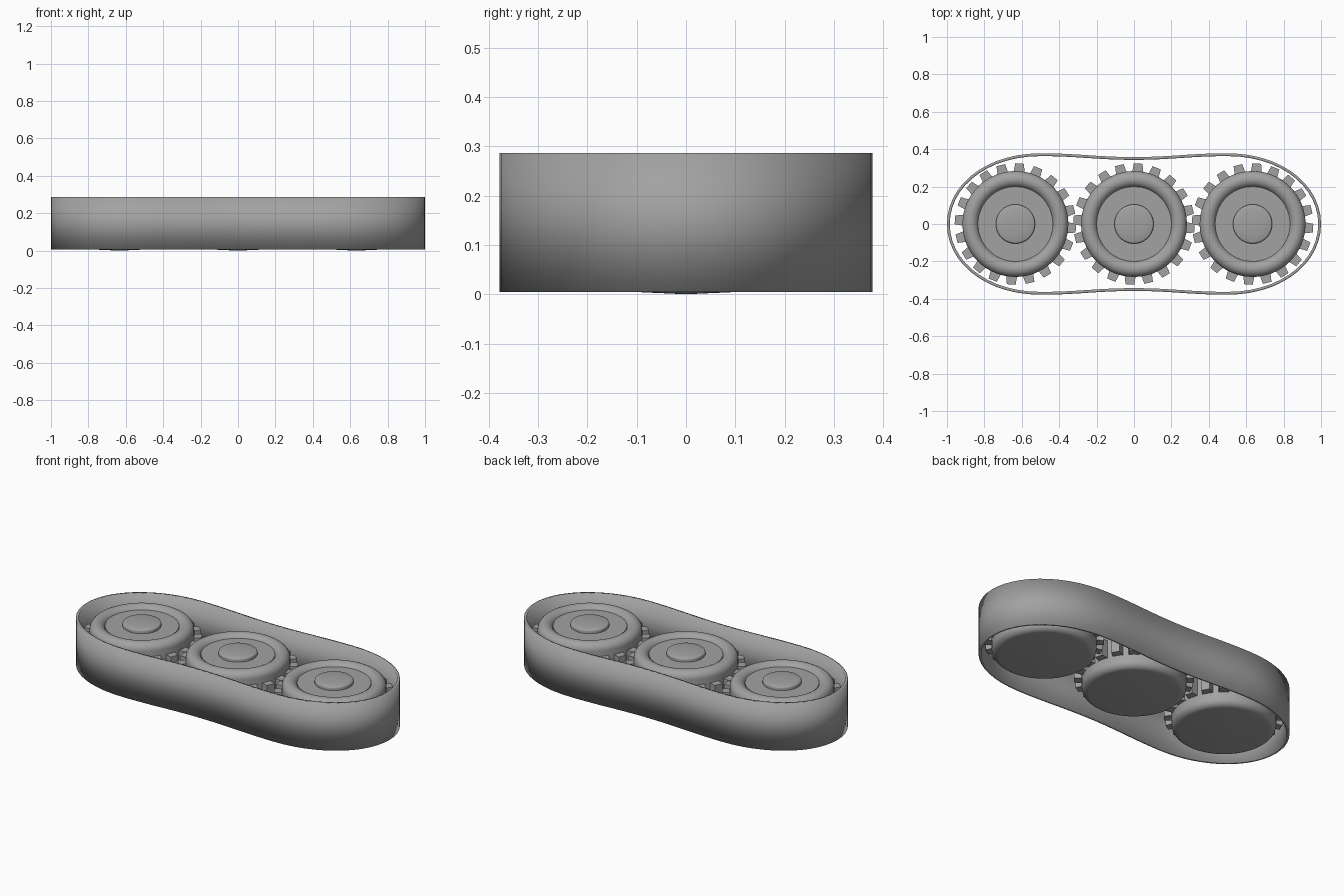
import bpy
import bmesh
from math import cos, sin, pi, radians
from mathutils import Vector
from mathutils.geometry import interpolate_bezier

if "Cube" in bpy.data.objects:
    bpy.data.objects.remove(bpy.data.objects["Cube"])

GREY = (0.36, 0.36, 0.36, 1)
grey = bpy.data.materials.new("grey")
grey.use_nodes = True
grey.diffuse_color = GREY
grey.node_tree.nodes["Principled BSDF"].inputs["Base Color"].default_value = GREY


def finish(name, bm, angle=30):
    bmesh.ops.remove_doubles(bm, verts=bm.verts, dist=1e-5)
    bmesh.ops.recalc_face_normals(bm, faces=bm.faces)
    mesh = bpy.data.meshes.new(name)
    bm.to_mesh(mesh)
    bm.free()
    mesh.materials.append(grey)
    obj = bpy.data.objects.new(name, mesh)
    bpy.context.collection.objects.link(obj)
    bpy.ops.object.select_all(action="DESELECT")
    obj.select_set(True)
    bpy.context.view_layer.objects.active = obj
    bpy.ops.object.shade_smooth_by_angle(angle=radians(angle))
    return obj


def lathe(name, profile, steps=64):
    bm = bmesh.new()
    verts = [bm.verts.new((r, 0, z)) for r, z in profile]
    edges = [bm.edges.new(pair) for pair in zip(verts, verts[1:])]
    bmesh.ops.spin(bm, geom=verts + edges, cent=(0, 0, 0), axis=(0, 0, 1),
                   angle=2 * pi, steps=steps)
    return finish(name, bm)


def prism(name, outline, z0, z1, caps=True):
    bm = bmesh.new()
    low = [bm.verts.new((x, y, z0)) for x, y in outline]
    high = [bm.verts.new((x, y, z1)) for x, y in outline]
    n = len(low)
    for i in range(n):
        j = (i + 1) % n
        bm.faces.new((low[i], low[j], high[j], high[i]))
    if caps:
        bm.faces.new(low[::-1])
        bm.faces.new(high)
    return finish(name, bm)


def arc(r0, z0, radius, start, end, steps=8):
    angles = [radians(start + (end - start) * i / steps) for i in range(steps + 1)]
    return [(r0 + radius * cos(a), z0 + radius * sin(a)) for a in angles]


# Belt: a waisted loop, one quarter drawn and mirrored, with a thin wall
def bezier(*points):
    return interpolate_bezier(*[Vector((x, y, 0)) for x, y in points], 14)


quarter = bezier((1, 0), (1, 0.21), (0.79, 0.378), (0.5, 0.378))
quarter += bezier((0.5, 0.378), (0.3, 0.378), (0.2, 0.358), (0, 0.358))[1:]
quarter = [(p.x, p.y) for p in quarter]
half = quarter + [(-x, y) for x, y in quarter[-2::-1]]
loop = half + [(x, -y) for x, y in half[-2:0:-1]]
belt = prism("belt", loop, 0.005, 0.287, caps=False)
wall = belt.modifiers.new("wall", "SOLIDIFY")
wall.thickness = 0.015
wall.offset = -1

# Wheel body: shallow domed base, straight side, rounded tyre, sunken disc
body = [(0, 0), (0.09, 0.004), (0.18, 0.008)]
body += arc(0.243, 0.052, 0.04, -90, 0)
body += arc(0.24, 0.227, 0.043, 0, 158, 14)
body += [(0.2, 0.25), (0, 0.25)]

# Hub cap: low button with a softened edge
hub = [(0.105, 0.248)] + arc(0.095, 0.262, 0.01, 0, 80, 4)
hub += [(0.06, 0.276), (0, 0.278)]

# Gear: square-cut teeth on a round core
TEETH = 20
tooth = [(0.282, -0.5), (0.284, -0.32), (0.325, -0.23), (0.325, 0.23), (0.284, 0.32)]
gear = []
for k in range(TEETH):
    for r, t in tooth:
        a = radians(86) + (k + t) * 2 * pi / TEETH
        gear.append((r * cos(a), r * sin(a)))

for side, x in (("right", -0.634), ("middle", 0), ("left", 0.634)):
    for part in (lathe(side + "_wheel", body), lathe(side + "_hub", hub, 40),
                 prism(side + "_gear", gear, 0.09, 0.195)):
        part.location.x = x
